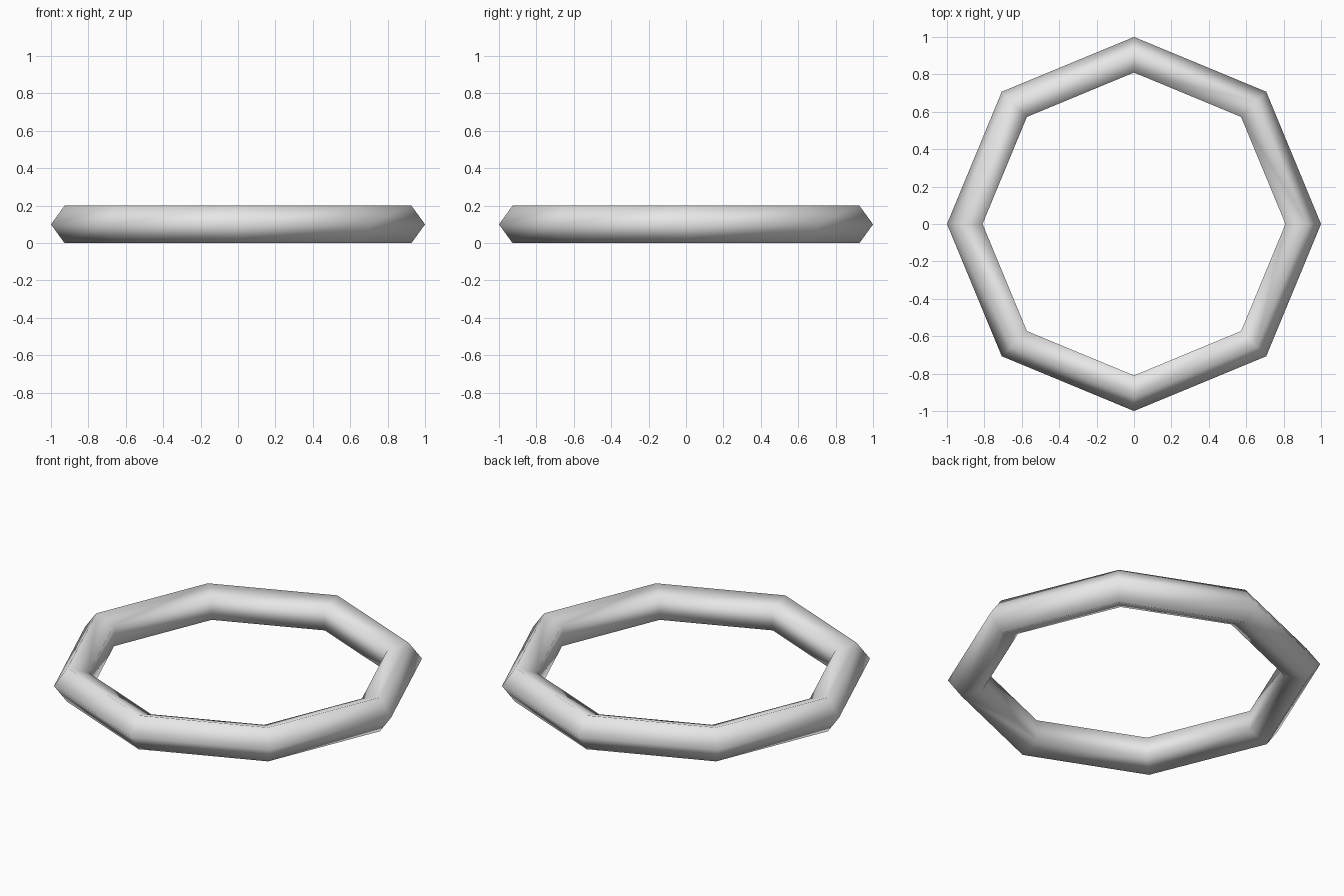
import bpy
from math import sin, radians

cube = bpy.data.objects.get("Cube")
if cube:
    bpy.data.objects.remove(cube, do_unlink=True)

# Ring dimensions: pentagonal tube swept around an octagon
SIDES = 8
TUBE_SIDES = 5
HEIGHT = 0.2
tube_radius = HEIGHT / (2 * sin(radians(72)))

# Octagonal ring, with a tube corner pointing outwards
bpy.ops.mesh.primitive_torus_add(
    major_segments=SIDES,
    minor_segments=TUBE_SIDES,
    major_radius=1 - tube_radius,
    minor_radius=tube_radius,
    location=(0, 0, HEIGHT / 2),
)
ring = bpy.context.object
ring.name = "ring"
bpy.ops.object.shade_smooth()

# Light grey surface
grey = bpy.data.materials.new("light grey")
grey.use_nodes = True
colour = (0.8, 0.8, 0.8, 1)
grey.diffuse_color = colour
grey.node_tree.nodes["Principled BSDF"].inputs["Base Color"].default_value = colour
ring.data.materials.clear()
ring.data.materials.append(grey)
